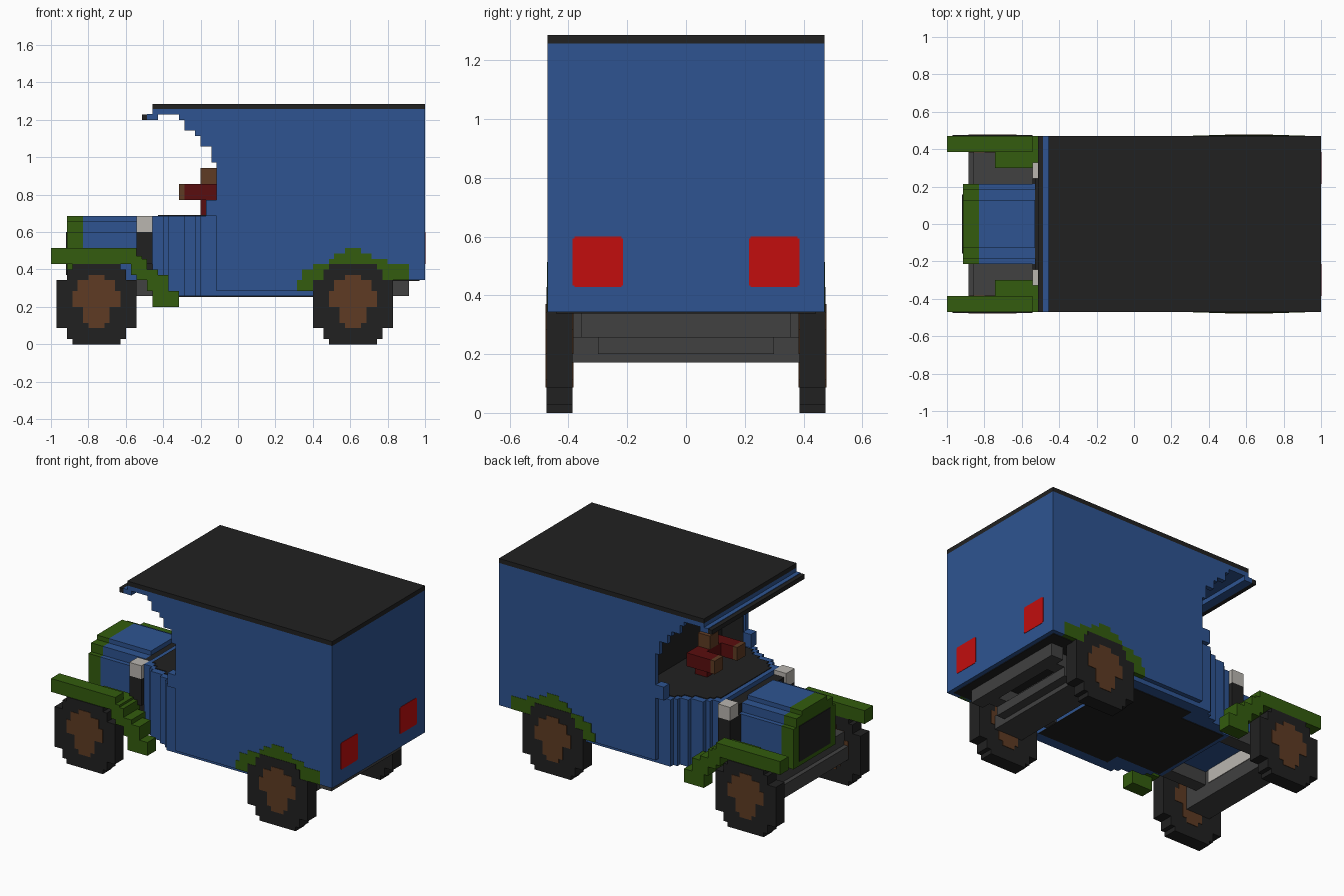
import bpy, bmesh

if "Cube" in bpy.data.objects:
    bpy.data.objects.remove(bpy.data.objects["Cube"], do_unlink=True)

U = 1 / 35          # one block
W = 16.5            # half width in blocks
P = 0.15            # thickness of painted plates, in blocks


def material(name, rgb):
    lin = [((c / 255 + 0.055) / 1.055) ** 2.4 if c > 10 else c / 255 / 12.92 for c in rgb]
    m = bpy.data.materials.new(name)
    m.use_nodes = True
    m.diffuse_color = (*lin, 1)
    bsdf = m.node_tree.nodes["Principled BSDF"]
    bsdf.inputs["Base Color"].default_value = (*lin, 1)
    bsdf.inputs["Roughness"].default_value = 0.9
    return m


BLUE = material("body blue", (46, 84, 145))
BLACK = material("soft black", (33, 33, 33))
GREEN = material("fender green", (51, 92, 14))
BROWN = material("wood brown", (94, 59, 35))
MAROON = material("dark red", (90, 13, 14))
RED = material("lamp red", (194, 13, 13))
GREY = material("chassis grey", (65, 65, 65))
WHITE = material("lamp white", (186, 182, 176))


def blocks(name, mat, boxes, mirror=False):
    """One object from boxes (x0, x1, y0, y1, z0, z1), optionally mirrored across y."""
    if mirror:
        boxes = boxes + [(a, b, -d, -c, e, f) for a, b, c, d, e, f in boxes]
    bm = bmesh.new()
    for x0, x1, y0, y1, z0, z1 in boxes:
        verts = bmesh.ops.create_cube(bm, size=1)["verts"]
        for v in verts:
            v.co.x = (x1 if v.co.x > 0 else x0) * U
            v.co.y = (y1 if v.co.y > 0 else y0) * U
            v.co.z = (z1 if v.co.z > 0 else z0) * U
    me = bpy.data.meshes.new(name)
    bm.to_mesh(me)
    bm.free()
    me.materials.append(mat)
    ob = bpy.data.objects.new(name, me)
    bpy.context.collection.objects.link(ob)
    return ob


# Cargo box, roof and sills
blocks("cargo_box", BLUE, [(2, 35, -W, W, 12, 44)])
blocks("roof", BLACK, [(-16, 35, -W, W, 44, 45)])
blocks("sills", BLUE, [(-4, 14, -W, W, 10, 12), (-4, 14, -15.5, 15.5, 9, 10)])
blocks("front_visor", BLUE, [(-17, -15, -W, W, 42, 43), (-17, -16, -W, W, 43, 43.1)])
blocks("visor_edge", BLACK, [(-18, -17, -W, W, 42, 43)])
blocks("ceiling", BLUE, [(-16, 2, -W, W, 43, 44)])

# Cab side walls with the stepped arch over the opening
arch = [(-4, 24, 34), (-5, 34, 37), (-7, 37, 39), (-8, 39, 40), (-10, 40, 42), (-11, 42, 43)]
blocks("cab_walls", BLUE, [(x, 2, 15.5, W, z0, z1) for x, z0, z1 in arch]
       + [(-6, -4, 14.5, W, 24, 27)], mirror=True)
blocks("cab_lining", BLACK, [(-3.5, 2, 15.35, 15.5, 24, 42)], mirror=True)
blocks("cab_back_wall", BLACK, [(1.8, 2, -15.4, 15.4, 24, 43)])

# Lower cab, narrowing in steps towards the front, with its floor
plan = [(-16, -14, 10.5), (-14, -13, 11.5), (-13, -10, 12.5), (-10, -8, 13.5),
        (-8, -7, 14.5), (-7, -4, 15.5), (-4, 2, 16.5)]
blocks("lower_cab", BLUE, [(a, b, -h, h, 9 if h < 16 else 10, 24) for a, b, h in plan])
blocks("cab_floor", BLACK, [(max(a, -15), b, 1.5 - h, h - 1.5, 24, 24 + P) for a, b, h in plan])

# Driver figure
blocks("driver_body", MAROON, [(-7, -4, -2.5, 2.5, 24, 30), (-10, -4, 2.5, 5.5, 27, 30),
                               (-10, -4, -5.5, -2.5, 27, 30)])
blocks("driver_head", BROWN, [(-7, -4, -1.5, 1.5, 30, 33)])
blocks("driver_hands", BROWN, [(-11, -10, 2.5, 5.5, 27, 30)], mirror=True)

# Hood and radiator share one stepped section
section = [(7.5, 12, 21), (6.5, 21, 23), (4.5, 23, 24)]
blocks("hood", BLUE, [(-29, -18.5, -h, h, a, b) for h, a, b in section])
blocks("radiator_frame", GREEN, [(-32, -29, -h, h, a, b) for h, a, b in section])
blocks("radiator_grille", BLACK, [(-32 - P, -32, -5.5, 5.5, 13, 21)])
blocks("firewall", BLACK, [(-18.5, -16, -8.5, 8.5, 12, 23), (-19, -16, -11.5, -7.5, 15, 21),
                           (-19, -16, 7.5, 11.5, 15, 21)])
blocks("headlights", WHITE, [(-19, -16, 8.5, 11.5, 21, 24)], mirror=True)

# Tail lamps, with trimmed corners
blocks("tail_lamps", RED, [(35, 35 + P / 2, 7.5, 13.5, 15.2, 20.8),
                           (35, 35 + P / 2, 7.7, 13.3, 15, 21)], mirror=True)

# Front fenders cascading down to a step
blocks("front_fenders", GREEN, [
    (-35, -20, 13.5, W, 15, 18), (-26, -18, 10.5, W, 15, 16.5), (-23, -19, 13.5, W, 16, 18),
    (-20, -17, 10.5, W, 13, 16), (-19, -15, 11.5, W, 12, 14),
    (-17, -13, 12.5, W, 10, 13), (-16, -11, 13.5, W, 7, 10)], mirror=True)

# Rear fenders
blocks("rear_fenders", GREEN, [
    (x0, x1, 13.5, W + P / 2, z0, z1) for x0, x1, z0, z1 in
    [(11, 15, 10, 12), (12, 32, 12, 14), (14, 32, 14, 15), (17, 28, 15, 16),
     (18, 25, 16, 17), (20, 23, 17, 18)]], mirror=True)

# Wheels with rims running right through them
tyre = [(4.5, 0, 1), (5.5, 1, 3), (7.5, 3, 12), (5.5, 12, 14), (4.5, 14, 15)]
rim = [(1.5, 3, 4), (2.5, 4, 7), (4.5, 7, 10), (3.5, 10, 12), (1.5, 12, 13)]
for name, cx in (("front", -26.5), ("rear", 21.5)):
    blocks(name + "_tyres", BLACK, [(cx - h, cx + h, 13.5, W + P, a, b)
                                    for h, a, b in tyre], mirror=True)
    blocks(name + "_rims", BROWN, [(cx - h, cx + h, 13.4, W + P + 0.1, a, b)
                                   for h, a, b in rim], mirror=True)

# Chassis, axles and underside
blocks("front_axle", GREY, [(-31, -25, -13.5, 13.5, 6, 9), (-30, -25, -13.5, 13.5, 9, 12)])
blocks("rear_axle", GREY, [(18, 25, -13.5, 13.5, 6, 9), (19, 24, -13.5, 13.5, 9, 12),
                           (25, 27, -10.5, 10.5, 7, 9)])
blocks("rear_bumper", GREY, [(29, 32, -12.5, 12.5, 9, 12)])
blocks("chassis_rails", GREY, [(-25, -16, 7.5, 10.5, 9, 12), (14, 29, 7.5, 10.5, 9, 12)],
       mirror=True)
blocks("engine_plate", WHITE, [(-25, -25 + P, -6.5, 6.5, 9, 12)])
blocks("underfloor", BLACK, [(-15, 14, -10, 10, 9 - P, 9), (-4, 14, -13, 13, 9 - P, 9),
                             (14, 34, -15.5, 15.5, 12 - P, 12)])
